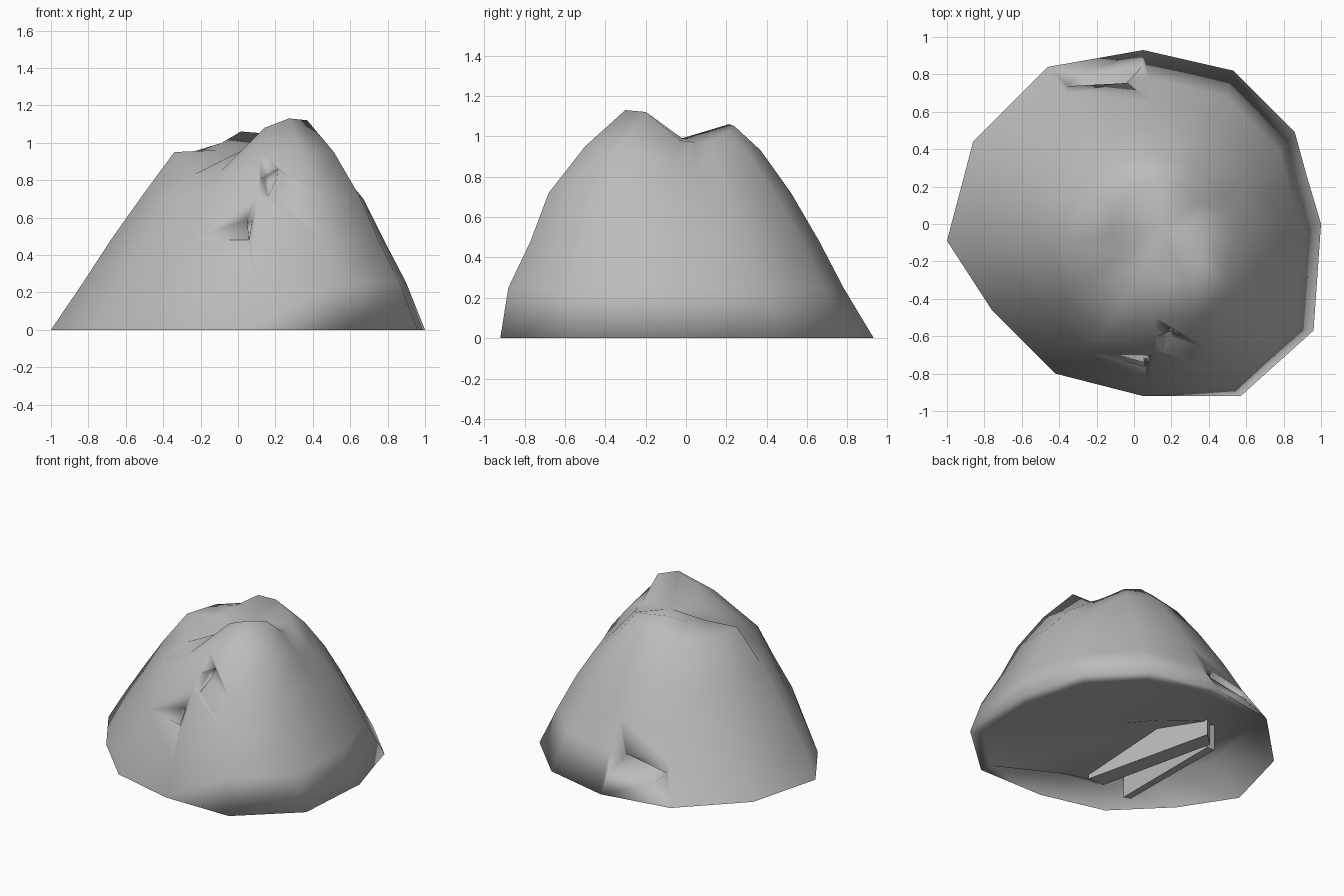
import bpy
import bmesh
import math
from mathutils import Vector

cube = bpy.data.objects.get("Cube")
if cube:
    bpy.data.objects.remove(cube)

# Stone colour
stone = bpy.data.materials.new("stone_grey")
stone.use_nodes = True
grey = (0.5, 0.5, 0.5, 1)
stone.diffuse_color = grey
stone.node_tree.nodes["Principled BSDF"].inputs["Base Color"].default_value = grey

# Footprint, counter-clockwise from the -x tip
footprint = [(-1, -.09), (-.76, -.46), (-.42, -.8), (.05, -.92), (.57, -.92),
             (.96, -.57), (1, 0), (.92, .27), (.86, .49), (.53, .82),
             (.05, .93), (-.46, .84), (-.86, .44)]
count = len(footprint)


def make_object(name, bm):
    bmesh.ops.recalc_face_normals(bm, faces=bm.faces)
    mesh = bpy.data.meshes.new(name)
    bm.to_mesh(mesh)
    bm.free()
    obj = bpy.data.objects.new(name, mesh)
    bpy.context.collection.objects.link(obj)
    mesh.materials.append(stone)
    return obj


def ring(bm, extents, heights):
    """Footprint squeezed into x and y extents, at one height or a height per corner."""
    x0, x1, y0, y1 = extents
    if not isinstance(heights, list):
        heights = [heights] * count
    return [bm.verts.new((x0 + (x1 - x0) * (x + 1) / 2,
                          y0 + (y1 - y0) * (y + .92) / 1.85, z))
            for (x, y), z in zip(footprint, heights)]


def bridge(bm, lower, upper):
    for i in range(count):
        j = (i + 1) % count
        bm.faces.new((lower[i], lower[j], upper[j], upper[i]))


def fan(bm, loop, tip):
    top = bm.verts.new(tip)
    for i in range(count):
        bm.faces.new((loop[i], loop[(i + 1) % count], top))


# Outer slopes, shoulder and twin summits
bm = bmesh.new()
flank = [.72, .7, .72, .72, .72, .72, .7, .67, .66, .7, .72, .72, .72]
shoulder = [.95, .83, .85, .95, .95, .95, .87, .81, .81, .9, .93, .93, .94]
summit = [.96, .9, .96, 1.08, 1.13, 1.12, .98, .97, .97, 1.02, 1.05, 1.06, 1]
outer = [ring(bm, (-1, 1, -.92, .93), 0),
         ring(bm, (-.83, .9, -.88, .78), .25),
         ring(bm, (-.68, .78, -.77, .66), .48),
         ring(bm, (-.51, .67, -.68, .52), flank),
         ring(bm, (-.34, .53, -.5, .37), shoulder),
         ring(bm, (-.12, .38, -.3, .24), summit)]
for lower, upper in zip(outer, outer[1:]):
    bridge(bm, lower, upper)
fan(bm, outer[-1], (.14, -.02, .99))

# Underside: flat on one half, hollowed out on the other
lip = [.24, .2, .14, .16, .02, 0, 0, 0, 0, 0, .03, .08, .2]
hollow = [.25, .22, .18, .04, 0, 0, 0, 0, 0, 0, .05, .15, .25]
inner = ring(bm, (-.81, .9, -.86, .8), lip)
deep = ring(bm, (-.6, .3, -.6, .42), hollow)
bridge(bm, outer[0], inner)
bridge(bm, inner, deep)
fan(bm, deep, (-.2, 0, .2))
mound = make_object("rock_mound", bm)


def prism(name, front, back):
    """Solid joining two outlines with the same number of corners."""
    bm = bmesh.new()
    a = [bm.verts.new(p) for p in front]
    b = [bm.verts.new(p) for p in back]
    bm.faces.new(a)
    bm.faces.new(b)
    for i in range(len(a)):
        j = (i + 1) % len(a)
        bm.faces.new((a[i], a[j], b[j], b[i]))
    return make_object(name, bm)


def cut(target, cutter):
    mod = target.modifiers.new("notch", 'BOOLEAN')
    mod.operation = 'DIFFERENCE'
    mod.solver = 'EXACT'
    mod.object = cutter
    bpy.context.view_layer.objects.active = target
    bpy.ops.object.modifier_apply(modifier=mod.name)
    bpy.data.objects.remove(cutter)


# Cracks in the front, the back and the foot of the back
cracks = [
    ([(.09, -.72, .83), (.26, -.72, .94), (.23, -.72, .82), (.16, -.72, .7)], (.17, -.42, .8)),
    ([(.04, -.8, .62), (.09, -.8, .62), (.06, -.8, .46)], (.06, -.62, .55)),
    ([(-.3, .72, .62), (-.07, .72, .62), (-.2, .72, .52)], (-.18, .48, .6)),
    ([(-.48, 1, .2), (.02, 1, .3), (.1, 1, .12), (-.36, 1, .1)], (-.15, .3, .18)),
]
for outline, tip in cracks:
    tip = Vector(tip)
    back = [tip + (Vector(p) - tip) * .4 for p in outline]
    cut(mound, prism("crack_cutter", outline, back))

# Broken slabs standing in the hollow
slabs = [("inner_slab", [(-.07, -.56), (-.3, .41), (-.4, .32), (-.2, -.56)]),
         ("outer_slab", [(-.41, -.6), (-.41, .28), (-.47, .28), (-.46, -.58)])]
for name, outline in slabs:
    prism(name, [(x, y, .01) for x, y in outline], [(x, y, .24) for x, y in outline])

# Soft shading rolling over the foot, with only the sharpest breaks kept
bpy.ops.object.select_all(action='DESELECT')
mound.select_set(True)
bpy.context.view_layer.objects.active = mound
bpy.ops.object.shade_smooth_by_angle(angle=math.radians(140))
